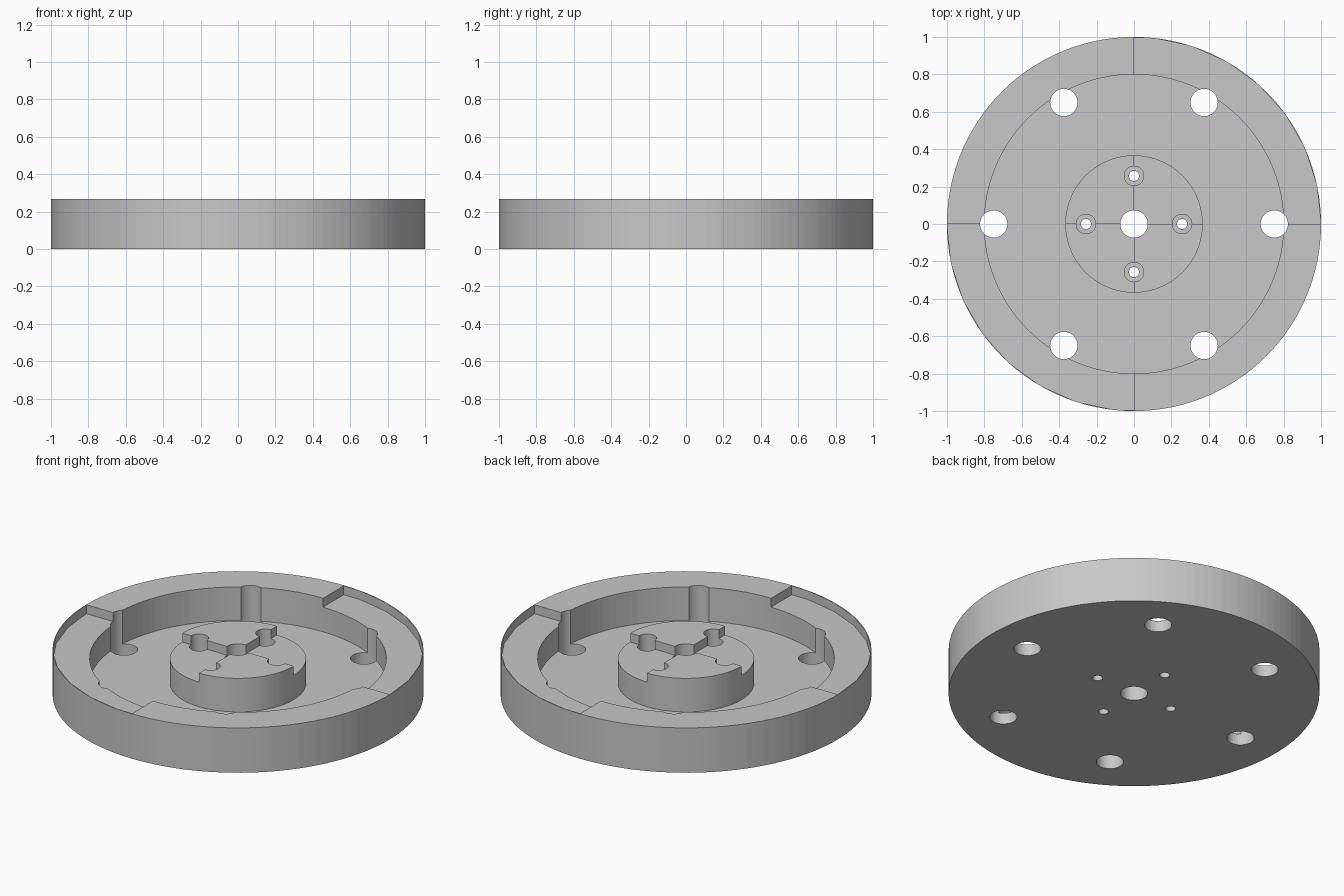
import bpy, bmesh, math
from mathutils import Matrix

cube = bpy.data.objects.get("Cube")
if cube:
    bpy.data.objects.remove(cube, do_unlink=True)

HEIGHT, FLOOR, STEP = 0.267, 0.067, 0.214
BORE = 0.073

steel = bpy.data.materials.new("plain_grey")
steel.use_nodes = True
GREY = (0.58, 0.58, 0.58, 1)
steel.diffuse_color = GREY
steel.node_tree.nodes["Principled BSDF"].inputs["Base Color"].default_value = GREY


def add_object(name, bm):
    bmesh.ops.recalc_face_normals(bm, faces=bm.faces)
    mesh = bpy.data.meshes.new(name)
    bm.to_mesh(mesh)
    bm.free()
    obj = bpy.data.objects.new(name, mesh)
    bpy.context.scene.collection.objects.link(obj)
    return obj


def revolve(name, profile, steps=120):
    bm = bmesh.new()
    verts = [bm.verts.new((r, 0, z)) for r, z in profile]
    edges = [bm.edges.new((v, verts[i - 1])) for i, v in enumerate(verts)]
    bmesh.ops.spin(bm, geom=verts + edges, cent=(0, 0, 0), axis=(0, 0, 1),
                   angle=math.tau, steps=steps, use_duplicate=False)
    bmesh.ops.remove_doubles(bm, verts=bm.verts, dist=1e-5)
    return add_object(name, bm)


def polar(radius, degrees):
    a = math.radians(degrees)
    return radius * math.cos(a), radius * math.sin(a)


def add_drill(bm, x, y, radius, bottom, top, sides=48):
    bmesh.ops.create_cone(bm, cap_ends=True, segments=sides, radius1=radius, radius2=radius,
                          depth=top - bottom, matrix=Matrix.Translation((x, y, (top + bottom) / 2)))


def add_quadrant(bm, turn):
    # coarse-sided quarter disc that lowers the rim and hub together
    outline = [(0, 0)] + [polar(0.999, turn + a) for a in range(0, 90, 12)]
    outline.append(polar(0.999 * math.cos(math.radians(6)), turn + 90))
    face = bm.faces.new([bm.verts.new((x, y, STEP)) for x, y in outline])
    grown = bmesh.ops.extrude_face_region(bm, geom=[face])["geom"]
    bmesh.ops.translate(bm, vec=(0, 0, 0.2),
                        verts=[g for g in grown if isinstance(g, bmesh.types.BMVert)])


def cut(target, bm):
    cutter = add_object("cutter", bm)
    cutter.hide_render = True
    mod = target.modifiers.new("cut", 'BOOLEAN')
    mod.operation = 'DIFFERENCE'
    mod.solver = 'EXACT'
    mod.object = cutter
    bpy.context.view_layer.update()
    result = bpy.data.meshes.new_from_object(
        target.evaluated_get(bpy.context.evaluated_depsgraph_get()))
    target.modifiers.clear()
    target.data = result
    bpy.data.objects.remove(cutter, do_unlink=True)


# flanged body: rim, annular recess, hub and centre bore
body = revolve("flange_body", [
    (BORE, 0), (1, 0), (1, HEIGHT), (0.8, HEIGHT), (0.8, FLOOR),
    (0.367, FLOOR), (0.367, HEIGHT), (BORE, HEIGHT)])

# two opposite lowered quadrants
bm = bmesh.new()
for turn in (0, 180):
    add_quadrant(bm, turn)
cut(body, bm)

# bolt holes around the rim and wide screw-head pockets in the hub
bm = bmesh.new()
for i in range(6):
    add_drill(bm, *polar(0.75, i * 60), BORE, -0.1, 0.4)
for i in range(4):
    add_drill(bm, *polar(0.257, i * 90), 0.052, 0.12, 0.4)
cut(body, bm)

# narrow screw holes
bm = bmesh.new()
for i in range(4):
    add_drill(bm, *polar(0.257, i * 90), 0.027, -0.1, 0.4, 32)
cut(body, bm)

body.data.materials.clear()
body.data.materials.append(steel)
for poly in body.data.polygons:
    poly.material_index = 0
    poly.use_smooth = False
